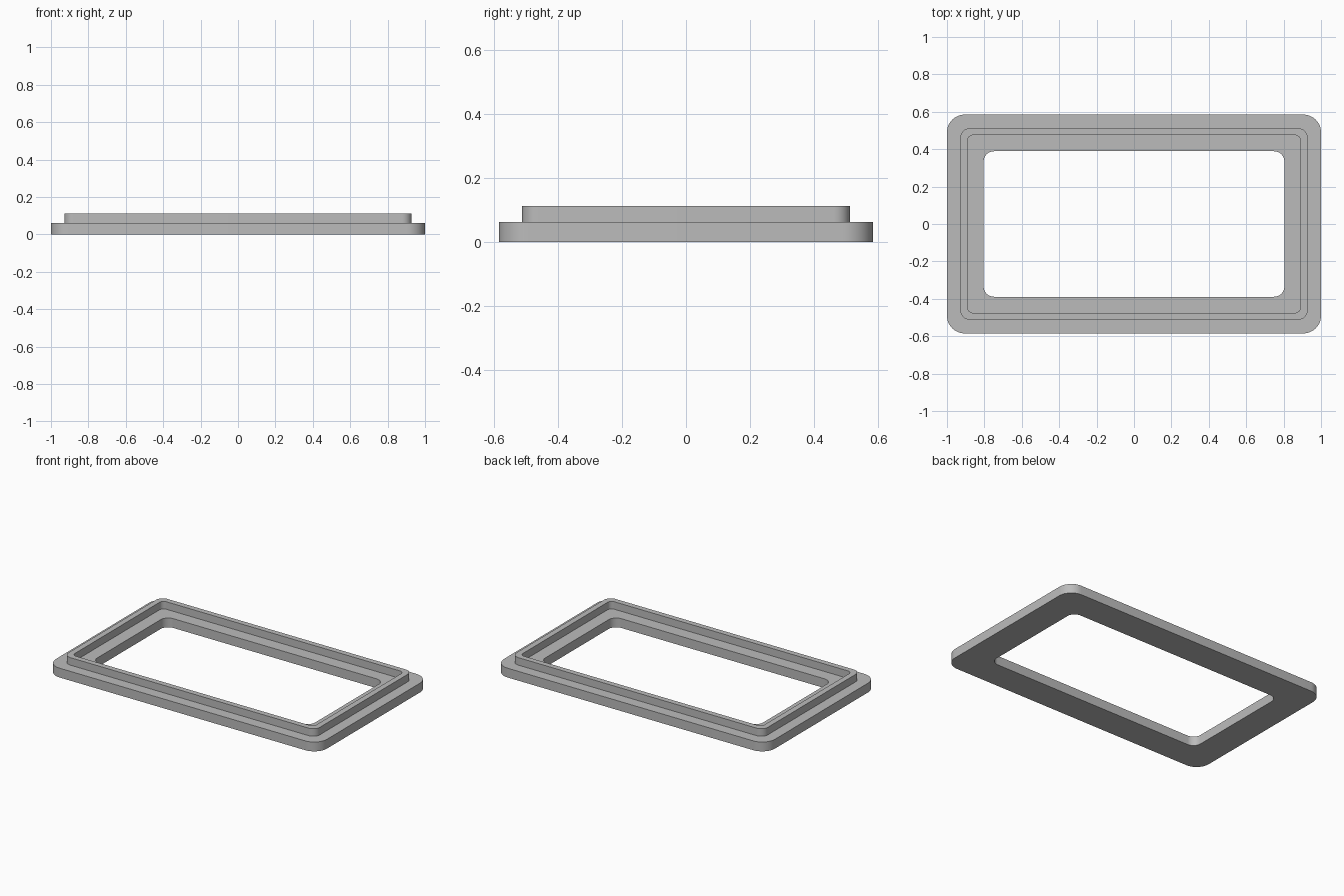
import bpy, bmesh, math

if "Cube" in bpy.data.objects:
    bpy.data.objects.remove(bpy.data.objects["Cube"])

grey = bpy.data.materials.new("grey")
grey.diffuse_color = (0.5, 0.5, 0.5, 1)
grey.use_nodes = True
grey.node_tree.nodes["Principled BSDF"].inputs["Base Color"].default_value = grey.diffuse_color

SEG = 12  # steps per rounded corner


def rounded_loop(bm, hx, hy, r, z):
    """Ring of vertices along a rounded rectangle."""
    verts = []
    for k, (sx, sy) in enumerate([(1, 1), (-1, 1), (-1, -1), (1, -1)]):
        for i in range(SEG + 1):
            a = math.pi / 2 * (k + i / SEG)
            verts.append(bm.verts.new((sx * (hx - r) + r * math.cos(a),
                                       sy * (hy - r) + r * math.sin(a), z)))
    return verts


# Outlines: half width, half depth, corner radius
flange = (1.0, 0.585, 0.095)
lip_out = (0.928, 0.512, 0.05)
lip_in = (0.89, 0.475, 0.03)
opening = (0.804, 0.389, 0.055)
Z_BASE, Z_TOP = 0.062, 0.112

# Closed stepped cross-section carried around the frame
section = [(flange, 0), (flange, Z_BASE), (lip_out, Z_BASE), (lip_out, Z_TOP),
           (lip_in, Z_TOP), (lip_in, Z_BASE), (opening, Z_BASE), (opening, 0)]

bm = bmesh.new()
loops = [rounded_loop(bm, *outline, z) for outline, z in section]
n = len(loops[0])
for j, low in enumerate(loops):
    high = loops[(j + 1) % len(loops)]
    for i in range(n):
        k = (i + 1) % n
        bm.faces.new((low[i], low[k], high[k], high[i]))
bmesh.ops.recalc_face_normals(bm, faces=bm.faces)

mesh = bpy.data.meshes.new("stepped_frame")
bm.to_mesh(mesh)
bm.free()
mesh.materials.append(grey)
frame = bpy.data.objects.new("stepped_frame", mesh)
bpy.context.collection.objects.link(frame)

# Smooth corners, sharp steps
bpy.context.view_layer.objects.active = frame
frame.select_set(True)
bpy.ops.object.shade_smooth_by_angle(angle=math.radians(30))
